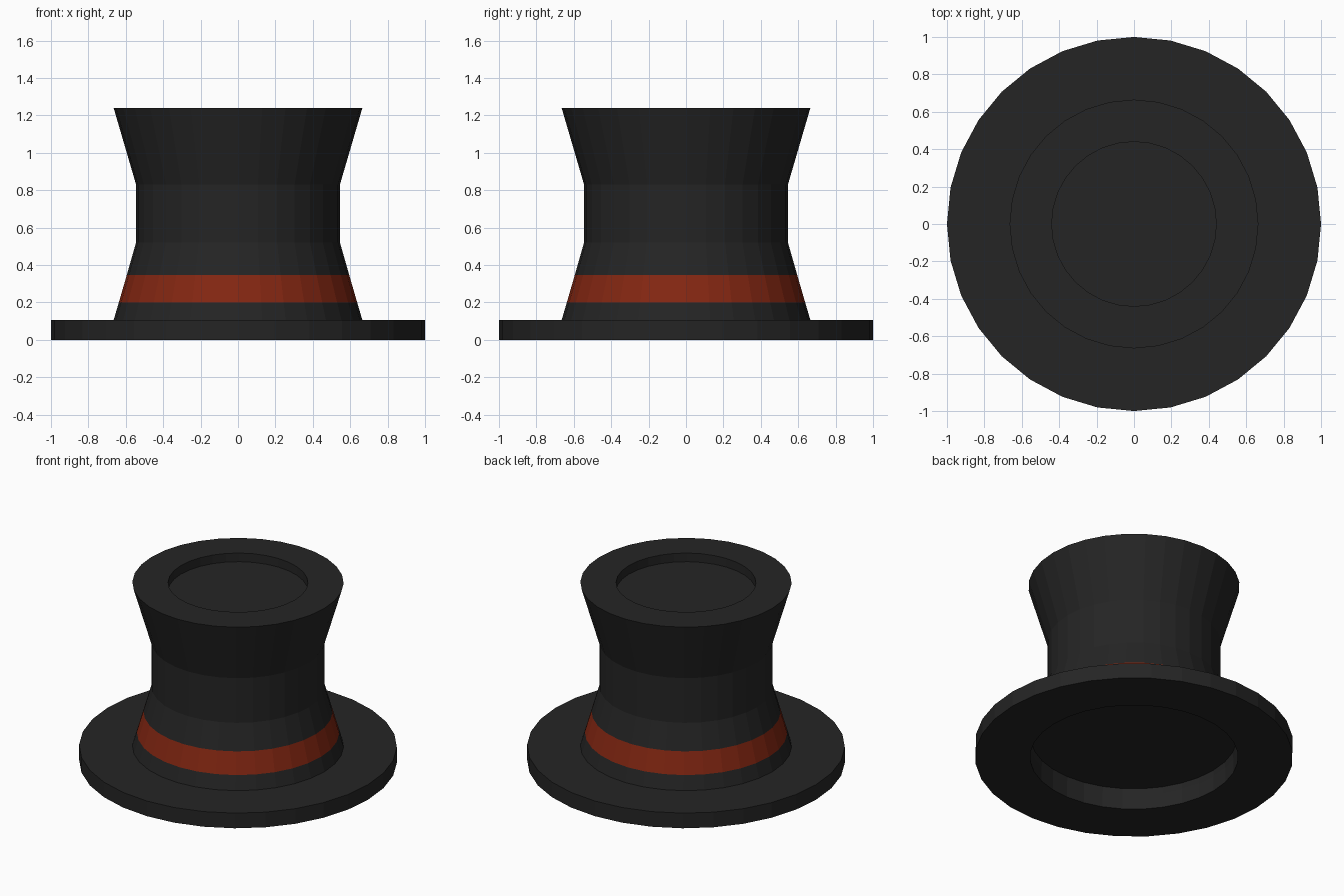
import bpy, bmesh, math

if "Cube" in bpy.data.objects:
    bpy.data.objects.remove(bpy.data.objects["Cube"])

SIDES = 32


def material(name, rgb):
    m = bpy.data.materials.new(name)
    m.diffuse_color = (*rgb, 1)
    m.use_nodes = True
    m.node_tree.nodes["Principled BSDF"].inputs["Base Color"].default_value = m.diffuse_color
    return m


black = material("black felt", (0.018, 0.018, 0.018))
red = material("red ribbon", (0.23, 0.020, 0.006))


def lathe(name, profile, mats, closed=False):
    """Spin (radius, height) points round z; radius 0 makes a pole."""
    bm = bmesh.new()
    rings = []
    for r, z in profile:
        if r == 0:
            rings.append([bm.verts.new((0, 0, z))] * SIDES)
        else:
            rings.append([bm.verts.new((r * math.cos(2 * math.pi * i / SIDES),
                                        r * math.sin(2 * math.pi * i / SIDES), z))
                          for i in range(SIDES)])
    pairs = list(zip(rings, rings[1:]))
    if closed:
        pairs.append((rings[-1], rings[0]))
    for a, b in pairs:
        for i in range(SIDES):
            j = (i + 1) % SIDES
            corners = list(dict.fromkeys((a[i], a[j], b[j], b[i])))
            bm.faces.new(corners)
    bmesh.ops.recalc_face_normals(bm, faces=bm.faces)
    me = bpy.data.meshes.new(name)
    bm.to_mesh(me)
    bm.free()
    for m in mats:
        me.materials.append(m)
    ob = bpy.data.objects.new(name, me)
    bpy.context.collection.objects.link(ob)
    return ob


# Brim: flat ring with an open head hole
lathe("brim", [(0.655, 0), (1, 0), (1, 0.105), (0.655, 0.105)], [black], closed=True)

# Crown: waisted body, closed inside the head hole, sunken disc on top
crown = lathe("crown", [(0, 0.145), (0.65, 0.145), (0.655, 0.105), (0.665, 0.105),
                        (0.637, 0.20), (0.595, 0.345), (0.545, 0.52), (0.545, 0.83),
                        (0.665, 1.24), (0.44, 1.24), (0.44, 1.18), (0, 1.18)],
              [black, red])

# Ribbon: the outer faces between the two ribbon heights
for p in crown.data.polygons:
    if 0.22 < p.center.z < 0.33:
        p.material_index = 1
